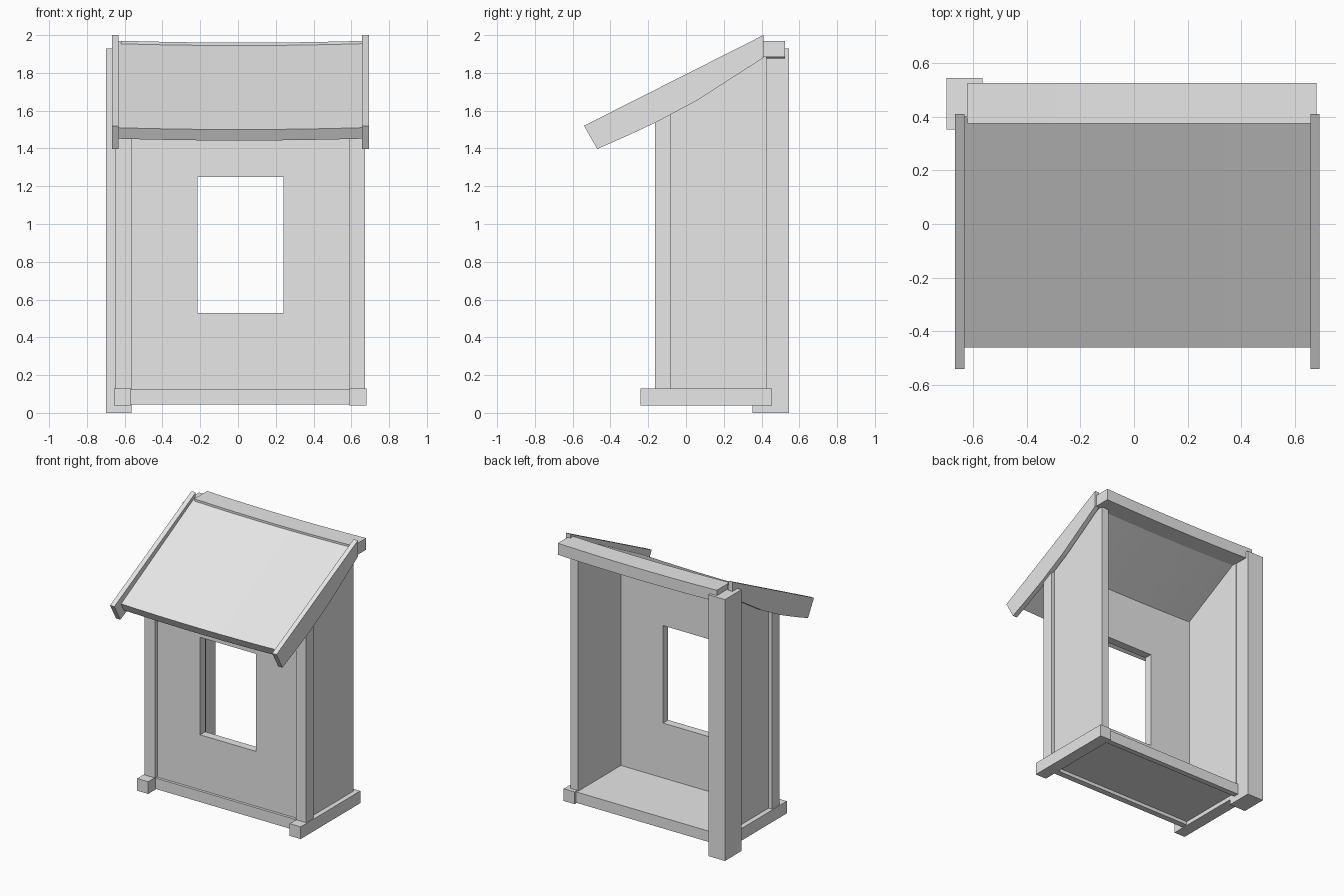
import bpy
import bmesh

cube = bpy.data.objects.get("Cube")
if cube:
    bpy.data.objects.remove(cube, do_unlink=True)

grey = bpy.data.materials.new("light_grey")
grey.use_nodes = True
COLOR = (0.8, 0.8, 0.8, 1)
grey.diffuse_color = COLOR
grey.node_tree.nodes["Principled BSDF"].inputs["Base Color"].default_value = COLOR

MID = 0.0125  # centre line of the hut


def finish(name, bm):
    bmesh.ops.recalc_face_normals(bm, faces=bm.faces)
    mesh = bpy.data.meshes.new(name)
    bm.to_mesh(mesh)
    bm.free()
    mesh.materials.append(grey)
    obj = bpy.data.objects.new(name, mesh)
    bpy.context.collection.objects.link(obj)
    return obj


def prism(name, profile, x0, x1, steps=1, sag=0.0):
    """Extrude a (y, z) profile along x, optionally sagging in the middle."""
    bm = bmesh.new()
    rings = []
    for i in range(steps + 1):
        t = i / steps
        drop = sag * 4 * t * (1 - t)
        rings.append([bm.verts.new((x0 + (x1 - x0) * t, y, z - drop)) for y, z in profile])
    n = len(profile)
    for a, b in zip(rings, rings[1:]):
        for k in range(n):
            bm.faces.new((a[k], a[(k + 1) % n], b[(k + 1) % n], b[k]))
    bm.faces.new(rings[0])
    bm.faces.new(rings[-1])
    return finish(name, bm)


def box(name, x0, x1, y0, y1, z0, z1, **kw):
    return prism(name, [(y0, z0), (y1, z0), (y1, z1), (y0, z1)], x0, x1, **kw)


def under_roof(y):
    """Height just inside the underside of the roof."""
    return 1.47 + 0.533 * (y + 0.43)


def upright(name, x0, x1, y0, y1, z0):
    """Wall or post whose top is cut to the roof slope."""
    return prism(name, [(y0, z0), (y1, z0), (y1, under_roof(y1)), (y0, under_roof(y0))], x0, x1)


# Paired parts on both sides
barge = [(-0.54, 1.52), (-0.47, 1.397), (-0.32, 1.463), (-0.165, 1.535),
         (0.06, 1.655), (0.41, 1.88), (0.41, 2.0)]
for side, s in (("left", 1), ("right", -1)):
    def span(a, b):
        return sorted((MID + s * a, MID + s * b))
    box(side + "_base_beam", *span(0.578, 0.668), -0.24, 0.455, 0.04, 0.13)
    upright(side + "_corner_post", *span(0.577, 0.66), -0.165, -0.08, 0.12)
    upright(side + "_wall", *span(0.572, 0.632), -0.08, 0.425, 0.12)
    prism(side + "_bargeboard", barge, *span(0.645, 0.68))

# Floor with front and back rails
box("front_rail", -0.57, 0.595, -0.155, -0.11, 0.045, 0.125)
box("back_rail", -0.57, 0.595, 0.40, 0.44, 0.045, 0.125)
box("floor", -0.57, 0.595, -0.12, 0.41, 0.07, 0.125)

# Front wall with a window opening
bm = bmesh.new()
grid = [[bm.verts.new((x, -0.135, z)) for x in (-0.57, -0.215, 0.24, 0.595)]
        for z in (0.12, 0.53, 1.25, 1.64)]
for r in range(3):
    for c in range(3):
        if (r, c) != (1, 1):
            bm.faces.new((grid[r][c], grid[r][c + 1], grid[r + 1][c + 1], grid[r + 1][c]))
ext = bmesh.ops.extrude_face_region(bm, geom=bm.faces[:], use_keep_orig=True)
for v in ext["geom"]:
    if isinstance(v, bmesh.types.BMVert):
        v.co.y += 0.06
bmesh.ops.dissolve_limit(bm, angle_limit=0.01, verts=bm.verts[:], edges=bm.edges[:])
finish("front_wall", bm)

# Roof panel, ridge beam and the tall rear post
prism("roof_panel", [(-0.46, 1.51), (-0.43, 1.452), (0.40, 1.892), (0.40, 1.968)],
      -0.645, 0.66, steps=8, sag=0.01)
box("ridge_beam", -0.62, 0.68, 0.375, 0.525, 1.885, 1.97, steps=8, sag=0.01)
box("rear_post", -0.70, -0.565, 0.353, 0.545, 0.0, 1.93)
